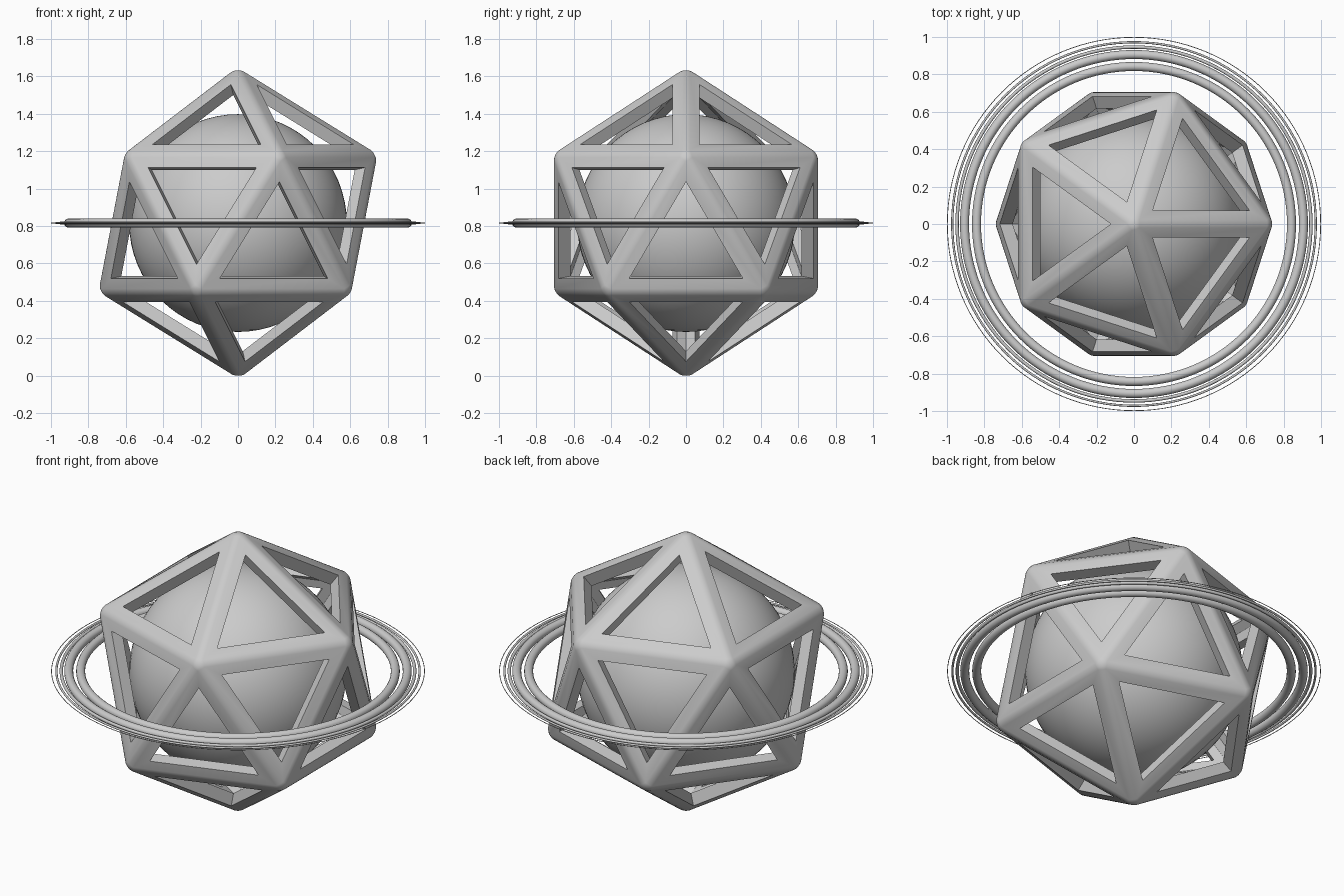
import bpy, bmesh, math
from mathutils import Vector

if "Cube" in bpy.data.objects:
    bpy.data.objects.remove(bpy.data.objects["Cube"])

CZ = 0.816      # centre height of everything
R = 0.816       # outer half height of the cage

grey = bpy.data.materials.new("light grey")
grey.diffuse_color = (0.6, 0.6, 0.6, 1)
grey.use_nodes = True
grey.node_tree.nodes["Principled BSDF"].inputs["Base Color"].default_value = grey.diffuse_color


def finish(ob, name, angle):
    ob.name = name
    ob.data.materials.clear()
    ob.data.materials.append(grey)
    bpy.ops.object.select_all(action='DESELECT')
    ob.select_set(True)
    bpy.context.view_layer.objects.active = ob
    bpy.ops.object.shade_smooth_by_angle(angle=math.radians(angle))


# Open icosahedron cage: inset faces, remove middles, round the ridges
bm = bmesh.new()
bmesh.ops.create_icosphere(bm, subdivisions=1, radius=R * 1.012)
ridges = list(bm.edges)
middles = list(bm.faces)
bmesh.ops.inset_individual(bm, faces=middles, thickness=0.077, use_even_offset=True)
bmesh.ops.delete(bm, geom=middles, context='FACES_ONLY')
ridges = [e for e in bm.edges if len(e.link_faces) == 2
          and e.calc_face_angle() > math.radians(30)]
bmesh.ops.bevel(bm, geom=ridges, offset=0.022, offset_type='OFFSET',
                segments=3, profile=0.5, affect='EDGES')
top = max(v.co.z for v in bm.verts)
bmesh.ops.scale(bm, vec=Vector((1, 1, 1)) * (R / top), verts=bm.verts)
bmesh.ops.recalc_face_normals(bm, faces=bm.faces)
if sum(f.normal.dot(f.calc_center_median()) for f in bm.faces) < 0:
    bmesh.ops.reverse_faces(bm, faces=bm.faces)
me = bpy.data.meshes.new("cage")
bm.to_mesh(me)
bm.free()
cage = bpy.data.objects.new("cage", me)
bpy.context.collection.objects.link(cage)
cage.location.z = CZ
sol = cage.modifiers.new("thickness", 'SOLIDIFY')
sol.thickness = 0.07
sol.offset = -1
sol.use_even_offset = True
bpy.context.view_layer.objects.active = cage
bpy.ops.object.modifier_apply(modifier="thickness")
finish(cage, "cage", 35)

# Inner ball
bpy.ops.mesh.primitive_uv_sphere_add(segments=64, ring_count=32, radius=0.582,
                                     location=(0, 0, CZ))
finish(bpy.context.object, "inner_ball", 40)

# Concentric rings, thinner towards the outside
for i, (major, minor) in enumerate([(0.842, 0.024), (0.906, 0.024), (0.946, 0.009),
                                    (0.972, 0.006), (0.998, 0.002)]):
    bpy.ops.mesh.primitive_torus_add(major_segments=128, minor_segments=16,
                                     major_radius=major, minor_radius=minor,
                                     location=(0, 0, CZ))
    finish(bpy.context.object, f"ring_{i + 1}", 50)
